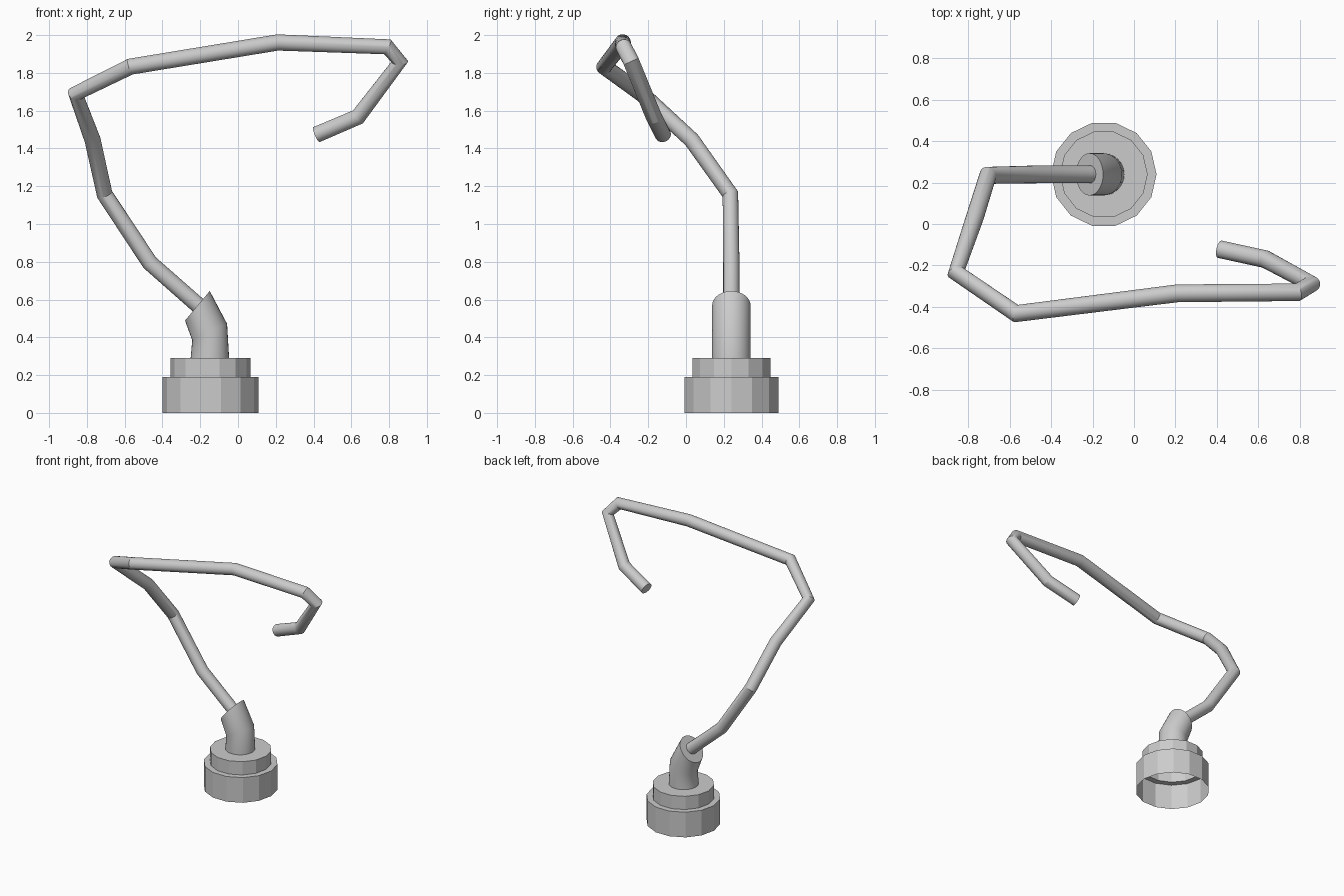
import bpy, bmesh, math
from mathutils import Vector

if "Cube" in bpy.data.objects:
    bpy.data.objects.remove(bpy.data.objects["Cube"])


def finish(name, bm, smooth):
    bmesh.ops.recalc_face_normals(bm, faces=bm.faces[:])
    mesh = bpy.data.meshes.new(name)
    bm.to_mesh(mesh)
    bm.free()
    ob = bpy.data.objects.new(name, mesh)
    bpy.context.collection.objects.link(ob)
    if smooth:
        bpy.ops.object.select_all(action='DESELECT')
        bpy.context.view_layer.objects.active = ob
        ob.select_set(True)
        bpy.ops.object.shade_smooth_by_angle(angle=math.radians(25))
    return ob


def bridge(bm, rings):
    for a, b in zip(rings, rings[1:]):
        n = len(a)
        for i in range(n):
            bm.faces.new((a[i], a[(i + 1) % n], b[(i + 1) % n], b[i]))


def tube(name, path, radius, sides, end_dir=None):
    """Round tube along a path, with parallel-transported rings and flat caps."""
    pts = [Vector(p) for p in path]
    segs = [(b - a).normalized() for a, b in zip(pts, pts[1:])]
    tans = [segs[0]] + [(a + b).normalized() for a, b in zip(segs, segs[1:])] + [segs[-1]]
    if end_dir:
        tans[-1] = Vector(end_dir).normalized()
        tans[-2] = (tans[0] + tans[-1]).normalized()
    bm = bmesh.new()
    u = Vector((0, 1, 0))
    rings = []
    for i, (p, t) in enumerate(zip(pts, tans)):
        if i:
            u = tans[i - 1].rotation_difference(t) @ u
        u = (u - t * u.dot(t)).normalized()
        v = t.cross(u)
        angles = [2 * math.pi * k / sides for k in range(sides)]
        rings.append([bm.verts.new(p + radius * (u * math.cos(a) + v * math.sin(a)))
                      for a in angles])
    bridge(bm, rings)
    bm.faces.new(rings[0])
    bm.faces.new(rings[-1])
    return finish(name, bm, True)


CX, CY = -0.146, 0.24

# stepped 14-sided base, open underneath
bm = bmesh.new()
rings = []
for r, z in [(0.255, 0), (0.255, 0.19), (0.212, 0.19), (0.212, 0.29)]:
    rings.append([bm.verts.new((CX + r * math.cos(2 * math.pi * k / 14),
                                CY + r * math.sin(2 * math.pi * k / 14), z))
                  for k in range(14)])
bridge(bm, rings)
bm.faces.new(rings[-1])
finish("stepped_base", bm, False)

# thick bent neck
tube("neck", [(-0.149, CY, 0.288), (-0.15, CY, 0.428), (-0.215, CY, 0.567)],
     0.102, 32, end_dir=(-0.155, 0, 0.13))

# thin bent arm
tube("arm", [(-0.20, 0.24, 0.56), (-0.467, 0.24, 0.795), (-0.706, 0.235, 1.157),
             (-0.77, 0.03, 1.445), (-0.86, -0.235, 1.69), (-0.57, -0.433, 1.833),
             (0.21, -0.335, 1.961), (0.79, -0.33, 1.938), (0.857, -0.29, 1.86),
             (0.635, -0.17, 1.567), (0.415, -0.122, 1.473)], 0.043, 24)
